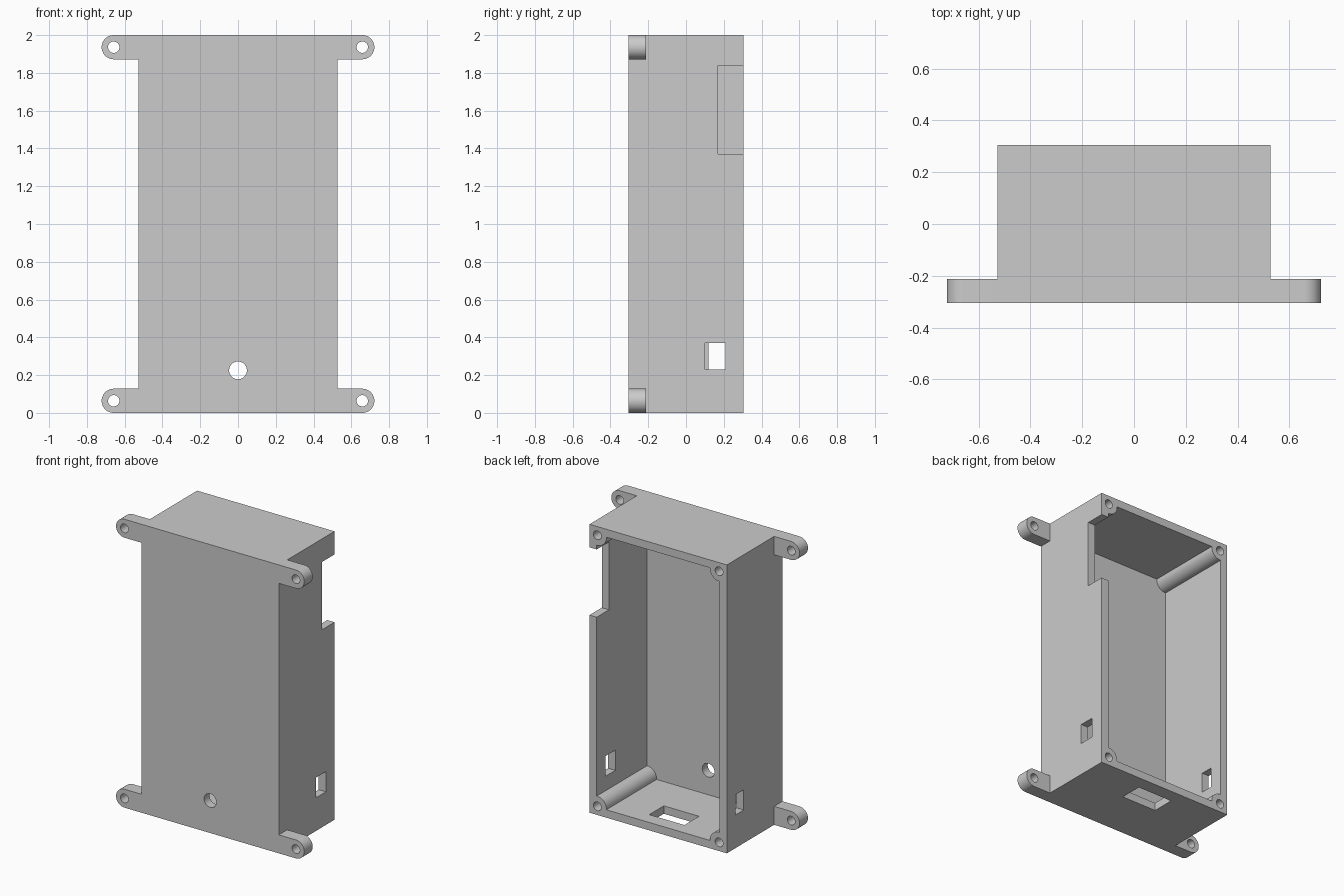
import bpy, bmesh, math
from mathutils import Vector

if "Cube" in bpy.data.objects:
    bpy.data.objects.remove(bpy.data.objects["Cube"], do_unlink=True)

W, D, H = 0.527, 0.305, 2.0      # half width, half depth, height
WALL, FRONT = 0.055, 0.06
EAR_R, EAR_X, EAR_BACK = 0.064, 0.658, -0.213

grey = bpy.data.materials.new("plain_grey")
grey.use_nodes = True
colour = (0.6, 0.6, 0.6, 1)
grey.diffuse_color = colour
grey.node_tree.nodes["Principled BSDF"].inputs["Base Color"].default_value = colour


def prism(name, outline, y0, y1):
    """Extrude an outline of (x, z) points along y."""
    bm = bmesh.new()
    face = bm.faces.new([bm.verts.new((x, y0, z)) for x, z in outline])
    ext = bmesh.ops.extrude_face_region(bm, geom=[face])["geom"]
    verts = [v for v in ext if isinstance(v, bmesh.types.BMVert)]
    bmesh.ops.translate(bm, vec=Vector((0, y1 - y0, 0)), verts=verts)
    bmesh.ops.recalc_face_normals(bm, faces=bm.faces)
    mesh = bpy.data.meshes.new(name)
    bm.to_mesh(mesh)
    bm.free()
    mesh.materials.append(grey)
    obj = bpy.data.objects.new(name, mesh)
    bpy.context.collection.objects.link(obj)
    return obj


def box(name, x0, x1, y0, y1, z0, z1):
    return prism(name, [(x0, z0), (x1, z0), (x1, z1), (x0, z1)], y0, y1)


def arc(x, z, r, start=0, turn=2 * math.pi, n=48):
    closed = turn > 6
    steps = n if closed else n + 1
    return [(x + r * math.cos(start + turn * i / n),
             z + r * math.sin(start + turn * i / n)) for i in range(steps)]


def rod(name, x, z, r, y0, y1):
    return prism(name, arc(x, z, r), y0, y1)


def combine(target, tool, operation):
    """Apply a boolean and discard the tool object."""
    mod = target.modifiers.new("boolean", 'BOOLEAN')
    mod.operation, mod.solver, mod.object = operation, 'EXACT', tool
    bpy.context.view_layer.objects.active = target
    bpy.ops.object.modifier_apply(modifier=mod.name)
    bpy.data.objects.remove(tool, do_unlink=True)


case = box("enclosure_case", -W, W, -D, D, 0, H)

# Mounting ears with rounded ends
ear_spots = [(s, z) for s in (-1, 1) for z in (EAR_R, H - EAR_R)]
for s, z in ear_spots:
    tip = [(s * x, zz) for x, zz in arc(EAR_X, z, EAR_R, -math.pi / 2, math.pi, 24)]
    root = s * (W - 0.025)
    ear = prism("mounting_ear", tip + [(root, z + EAR_R), (root, z - EAR_R)], -D, EAR_BACK)
    combine(case, ear, 'UNION')

# Hollow interior, leaving round screw posts in the corners
cavity = box("cavity", -W + WALL, W - WALL, -D + FRONT, D + 0.1, WALL, H - WALL)
post_spots = [(s * (W - 0.06), z) for s in (-1, 1) for z in (0.06, H - 0.06)]
for x, z in post_spots:
    combine(cavity, rod("screw_post", x, z, 0.07, -D, D + 0.2), 'DIFFERENCE')
combine(case, cavity, 'DIFFERENCE')

# Screw holes in the posts and ears, and the round hole in the front panel
holes = [rod("post_hole", x, z, 0.03, -0.1, D + 0.1) for x, z in post_spots]
holes += [rod("ear_hole", s * EAR_X, z, 0.03, -D - 0.1, 0) for s, z in ear_spots]
holes.append(rod("front_hole", 0, 0.225, 0.047, -D - 0.1, 0))

# Side windows, side notch and floor slot
holes.append(box("left_window", W - 0.1, W + 0.1, 0.10, 0.21, 0.23, 0.37))
holes.append(box("right_window", -W - 0.1, -W + 0.1, 0.12, 0.21, 0.23, 0.37))
holes.append(box("side_notch", W - 0.1, W + 0.1, 0.17, D + 0.1, 1.37, 1.84))
holes.append(box("floor_slot", -0.135, 0.135, 0.05, 0.21, -0.1, 0.1))
for hole in holes:
    combine(case, hole, 'DIFFERENCE')

bpy.ops.object.select_all(action='DESELECT')
case.select_set(True)
bpy.context.view_layer.objects.active = case
bpy.ops.object.shade_smooth_by_angle(angle=math.radians(30))
